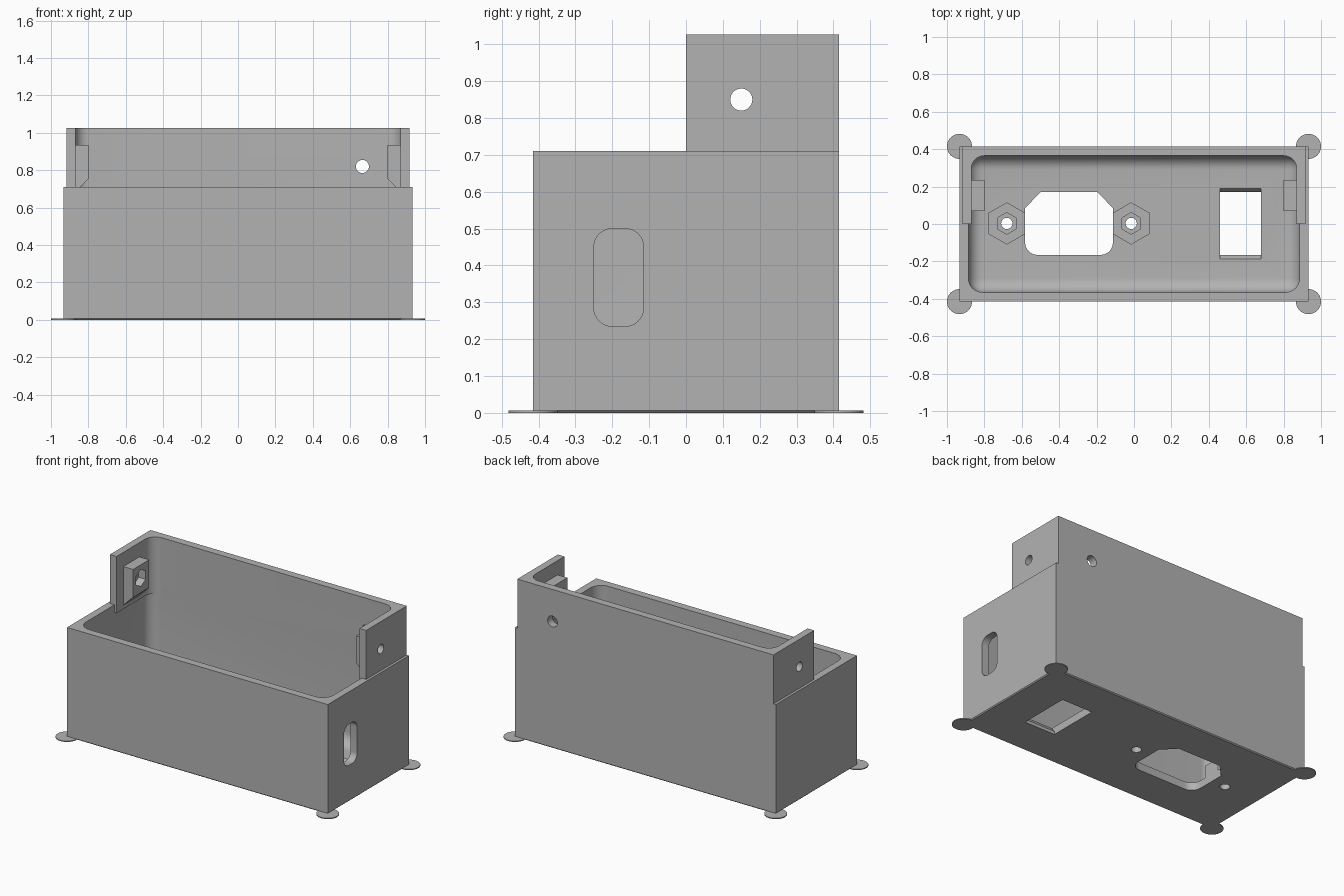
import bpy, bmesh, math
from mathutils import Vector

if "Cube" in bpy.data.objects:
    bpy.data.objects.remove(bpy.data.objects["Cube"], do_unlink=True)

grey = bpy.data.materials.new("plain grey")
grey.use_nodes = True
grey.diffuse_color = (0.45, 0.45, 0.45, 1)
grey.node_tree.nodes["Principled BSDF"].inputs["Base Color"].default_value = grey.diffuse_color


def finish(name, bm):
    bmesh.ops.recalc_face_normals(bm, faces=bm.faces)
    mesh = bpy.data.meshes.new(name)
    bm.to_mesh(mesh)
    bm.free()
    mesh.materials.append(grey)
    obj = bpy.data.objects.new(name, mesh)
    bpy.context.scene.collection.objects.link(obj)
    return obj


def prism(name, pts, axis, lo, hi, lo_pts=None):
    """Extrude a 2D outline along an axis; lo_pts gives a different start outline."""
    def place(a, b, h):
        return {"x": (h, a, b), "y": (a, h, b), "z": (a, b, h)}[axis]
    bm = bmesh.new()
    start = [bm.verts.new(place(a, b, lo)) for a, b in (lo_pts or pts)]
    end = [bm.verts.new(place(a, b, hi)) for a, b in pts]
    bm.faces.new(start)
    bm.faces.new(end)
    n = len(pts)
    for i in range(n):
        j = (i + 1) % n
        bm.faces.new((start[i], start[j], end[j], end[i]))
    return finish(name, bm)


def ngon(a, b, r, n, turn=0.0):
    return [(a + r * math.cos(turn + math.tau * i / n),
             b + r * math.sin(turn + math.tau * i / n)) for i in range(n)]


def hexagon(a, b, r):
    return ngon(a, b, r, 6, math.pi / 6)


def rect(a0, a1, b0, b1, radii=(0, 0, 0, 0), steps=8):
    """Rectangle from the low corner anticlockwise, with a radius at each corner."""
    pts = []
    corners = [(a0, b0, 1, 1), (a1, b0, -1, 1), (a1, b1, -1, -1), (a0, b1, 1, -1)]
    for k, ((a, b, sa, sb), r) in enumerate(zip(corners, radii)):
        if r == 0:
            pts.append((a, b))
            continue
        for i in range(steps + 1):
            t = math.pi + math.pi / 2 * (k + i / steps)
            pts.append((a + sa * r + r * math.cos(t), b + sb * r + r * math.sin(t)))
    return pts


def box(name, lo, hi, bevel=0.0, segments=1, pick=lambda e: True):
    bm = bmesh.new()
    bmesh.ops.create_cube(bm, size=1)
    for v in bm.verts:
        v.co = Vector([l + (c + 0.5) * (h - l) for c, l, h in zip(v.co, lo, hi)])
    if bevel:
        bmesh.ops.bevel(bm, geom=[e for e in bm.edges if pick(e)], offset=bevel,
                        segments=segments, profile=0.5, affect="EDGES")
    return finish(name, bm)


def combine(target, tool, operation):
    mod = target.modifiers.new("combine", "BOOLEAN")
    mod.operation = operation
    mod.solver = "EXACT"
    mod.object = tool
    bpy.context.view_layer.update()
    graph = bpy.context.evaluated_depsgraph_get()
    mesh = bpy.data.meshes.new_from_object(target.evaluated_get(graph))
    target.modifiers.clear()
    target.data = mesh
    bpy.data.objects.remove(tool, do_unlink=True)


def cut(tool):
    combine(housing, tool, "DIFFERENCE")


def add(tool):
    combine(housing, tool, "UNION")


W, D, H, TOP = 0.933, 0.415, 0.71, 1.027
FLOOR = 0.05

# Lower tub with a rounded cavity
housing = box("housing", (-W, -D, 0), (W, D, H), 0.006, 1,
              lambda e: all(v.co.z < 0.001 for v in e.verts))
cut(box("cavity", (-0.885, -0.365, FLOOR), (0.885, 0.365, 1.5), 0.075, 8))

# Raised rear wall with two side ears
rear_wall = prism("rear_wall", rect(-0.917, 0.917, 0, D), "z", 0.66, TOP)
combine(rear_wall, prism("ear_gap", rect(-0.87, 0.87, -0.6, 0.365, (0, 0, 0.07, 0.07)),
                         "z", 0.5, 1.2), "DIFFERENCE")
add(rear_wall)

# Nut lugs on the ears, with hexagonal pockets and side screw holes
for s in (-1, 1):
    outline = [(s * x, z) for x, z in ((0.9, 0.935), (0.8, 0.935), (0.8, 0.755), (0.9, 0.655))]
    add(prism("nut_lug", outline, "y", 0.07, 0.235))
    cut(prism("nut_pocket", hexagon(0.15, 0.85, 0.055), "x", s * 0.7, s * 0.85))
    cut(prism("side_hole", ngon(0.15, 0.85, 0.03, 32), "x", s * 0.75, s * 1.1))

# Floor bosses, with nut pockets and screw holes
for x in (-0.68, -0.015):
    add(prism("floor_boss", hexagon(x, 0.003, 0.113), "z", 0.02, 0.13))
    cut(prism("boss_pocket", hexagon(x, 0.003, 0.058), "z", 0.06, 0.3))
    cut(prism("boss_hole", ngon(x, 0.003, 0.03, 32), "z", -0.1, 0.3))

# Power inlet opening: two chamfered corners, two rounded corners
inlet = rect(-0.582, -0.113, -0.165, 0.17, (0.065, 0.065, 0, 0))
inlet = [p for p in inlet if p[1] < 0.16]
inlet += [(-0.113, 0.085), (-0.195, 0.17), (-0.5, 0.17), (-0.582, 0.085)]
cut(prism("inlet_opening", inlet, "z", -0.1, 0.3))

# Switch opening that flares inward
cut(prism("switch_opening", rect(0.46, 0.68, -0.165, 0.17), "z", -0.1, 0.3))
cut(prism("switch_flare", rect(0.46, 0.68, -0.19, 0.193), "z", 0.02, 0.055,
          rect(0.46, 0.68, -0.165, 0.17)))

# Cable slot in the side and hole in the rear wall
cut(prism("cable_slot", rect(-0.25, -0.115, 0.235, 0.5, (0.05,) * 4), "x", 0.8, 1.1))
cut(prism("rear_hole", ngon(0.665, 0.82, 0.035, 32), "y", 0.3, 0.6))

# Thin corner discs
for sx in (-1, 1):
    for sy in (-1, 1):
        add(prism("corner_disc", ngon(sx * W, sy * D, 0.067, 48), "z", 0, 0.006))

bpy.ops.object.select_all(action="DESELECT")
housing.select_set(True)
bpy.context.view_layer.objects.active = housing
bpy.ops.object.shade_smooth_by_angle(angle=math.radians(30))
